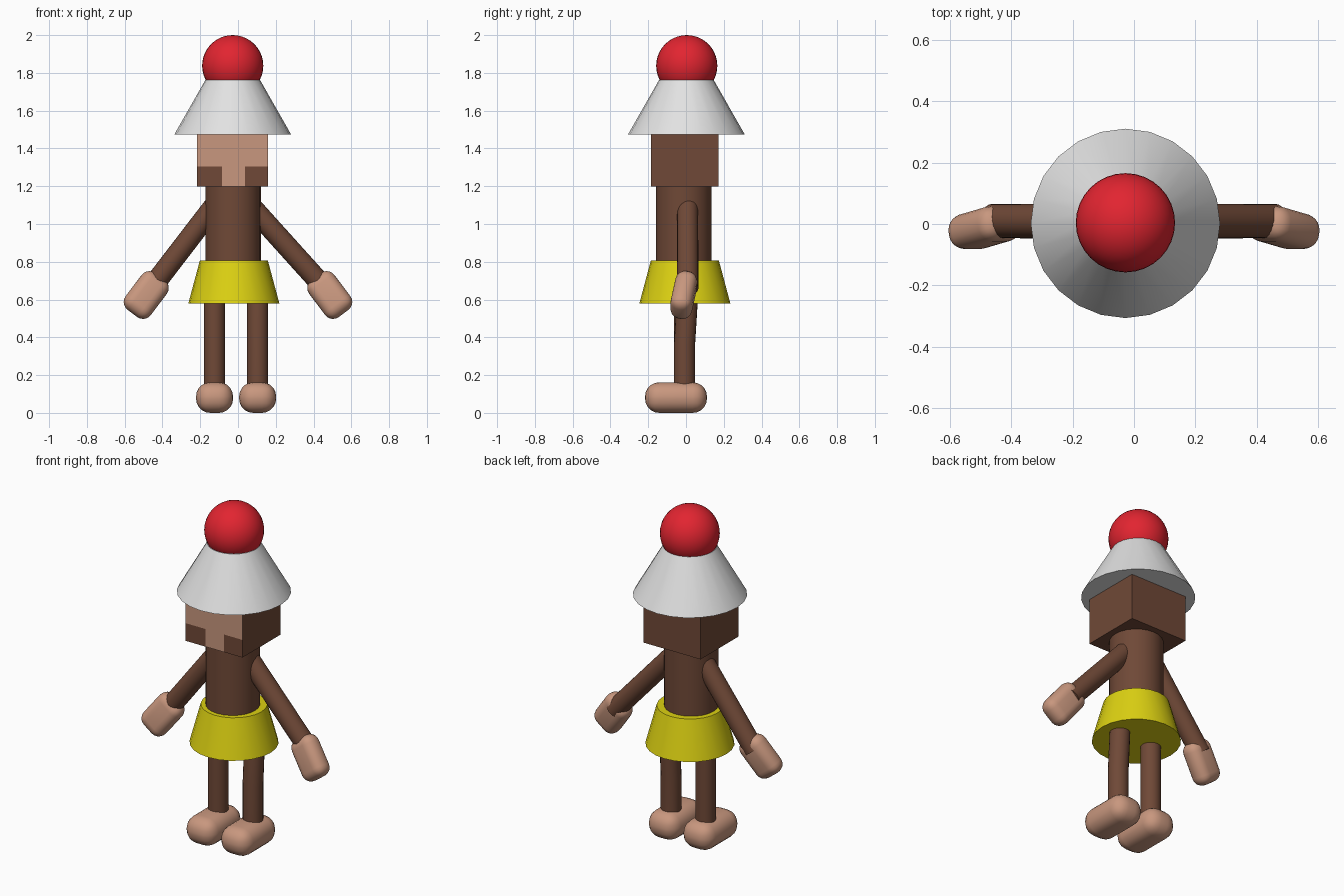
import bpy, bmesh, math
from mathutils import Vector, Matrix

if "Cube" in bpy.data.objects:
    bpy.data.objects.remove(bpy.data.objects["Cube"])


def material(name, rgb):
    m = bpy.data.materials.new(name)
    m.diffuse_color = (*rgb, 1)
    m.use_nodes = True
    m.node_tree.nodes["Principled BSDF"].inputs["Base Color"].default_value = m.diffuse_color
    return m


BROWN = material("brown", (0.16, 0.066, 0.038))
SKIN = material("tan", (0.58, 0.31, 0.21))
RED = material("red", (0.76, 0.018, 0.03))
WHITE = material("light grey", (0.76, 0.76, 0.76))
YELLOW = material("yellow", (0.72, 0.64, 0.006))


def finish(name, bm, mat, smooth=True):
    bmesh.ops.recalc_face_normals(bm, faces=bm.faces)
    me = bpy.data.meshes.new(name)
    bm.to_mesh(me)
    bm.free()
    me.materials.append(mat)
    ob = bpy.data.objects.new(name, me)
    bpy.context.collection.objects.link(ob)
    if smooth:
        bpy.context.view_layer.objects.active = ob
        ob.select_set(True)
        bpy.ops.object.shade_smooth_by_angle(angle=math.radians(40))
        ob.select_set(False)
    return ob


def frustum(name, x, y, z0, z1, r0, r1, mat, sides=24):
    bm = bmesh.new()
    bmesh.ops.create_cone(bm, cap_ends=True, segments=sides, radius1=r0, radius2=r1, depth=z1 - z0,
                          matrix=Matrix.Translation((x, y, (z0 + z1) / 2)))
    return finish(name, bm, mat)


def limb(name, points, r, mat):
    """Round tube through the points, one ring of sides per point."""
    bm = bmesh.new()
    pts = [Vector(p) for p in points]
    rot = Vector((0, 0, 1)).rotation_difference(pts[-1] - pts[0]).to_matrix()
    rings = [[bm.verts.new(p + rot @ Vector((r * math.cos(a), r * math.sin(a), 0)))
              for a in (math.tau * i / 20 for i in range(20))] for p in pts]
    for a, b in zip(rings, rings[1:]):
        for i in range(20):
            bm.faces.new((a[i], a[(i + 1) % 20], b[(i + 1) % 20], b[i]))
    bm.faces.new(rings[0])
    bm.faces.new(rings[-1])
    return finish(name, bm, mat)


def rounded_block(name, size, bevel, matrix, mat):
    bm = bmesh.new()
    bmesh.ops.create_cube(bm, size=1, matrix=Matrix.Diagonal((*size, 1)))
    bmesh.ops.bevel(bm, geom=bm.edges[:], offset=bevel, segments=5, profile=0.5, affect='EDGES')
    bmesh.ops.transform(bm, matrix=matrix, verts=bm.verts)
    return finish(name, bm, mat)


# hat and pompom
frustum("hat", -0.028, 0.002, 1.474, 1.762, 0.309, 0.145, WHITE)
bm = bmesh.new()
bmesh.ops.create_uvsphere(bm, u_segments=32, v_segments=20, radius=0.162,
                          matrix=Matrix.Translation((-0.028, 0.004, 1.838)))
finish("hat_ball", bm, RED)

# head: box cut on its front into a tan T shape with brown lower corners
bm = bmesh.new()
bmesh.ops.create_cube(bm, size=1, matrix=Matrix.Translation((-0.029, -0.006, 1.3395))
                      @ Matrix.Diagonal((0.376, 0.358, 0.281, 1)))
for co, no in (((-0.085, 0, 0), (1, 0, 0)), ((0.037, 0, 0), (1, 0, 0)), ((0, 0, 1.304), (0, 0, 1))):
    bmesh.ops.bisect_plane(bm, geom=bm.verts[:] + bm.edges[:] + bm.faces[:], plane_co=co, plane_no=no)
bm.normal_update()
for f in bm.faces:
    c = f.calc_center_median()
    f.material_index = int(f.normal.y < -0.9 and (c.z > 1.304 or -0.085 < c.x < 0.037))
head = finish("head", bm, BROWN, smooth=False)
head.data.materials.append(SKIN)

# torso and skirt
frustum("torso", -0.026, -0.012, 0.7, 1.2, 0.147, 0.147, BROWN)
frustum("skirt", -0.022, -0.006, 0.579, 0.807, 0.241, 0.18, YELLOW)

# legs and feet
for side, x, knee_y, hip_y in (("left", -0.124, -0.008, -0.008), ("right", 0.104, -0.008, 0.008)):
    limb(side + "_leg", [(x, -0.008, 0.1), (x, knee_y, 0.36), (x, hip_y, 0.62)], 0.056, BROWN)
    rounded_block(side + "_foot", (0.196, 0.328, 0.162), 0.075,
                  Matrix.Translation((x, -0.053, 0.081)), SKIN)

# arms and hands
for side, s, shoulder_x in (("left", -1, -0.116), ("right", 1, 0.056)):
    a, b = Vector((shoulder_x, 0.008, 1.108)), Vector((s * 0.46, 0.01, 0.66))
    limb(side + "_arm", [a, (a + b) / 2, b], 0.056, BROWN)
    turn = Matrix.Rotation(-s * math.radians(37), 4, 'Y') @ Matrix.Rotation(math.radians(-10), 4, 'X')
    rounded_block(side + "_hand", (0.167, 0.115, 0.245), 0.052,
                  Matrix.Translation((s * 0.486, -0.012, 0.624)) @ turn, SKIN)
